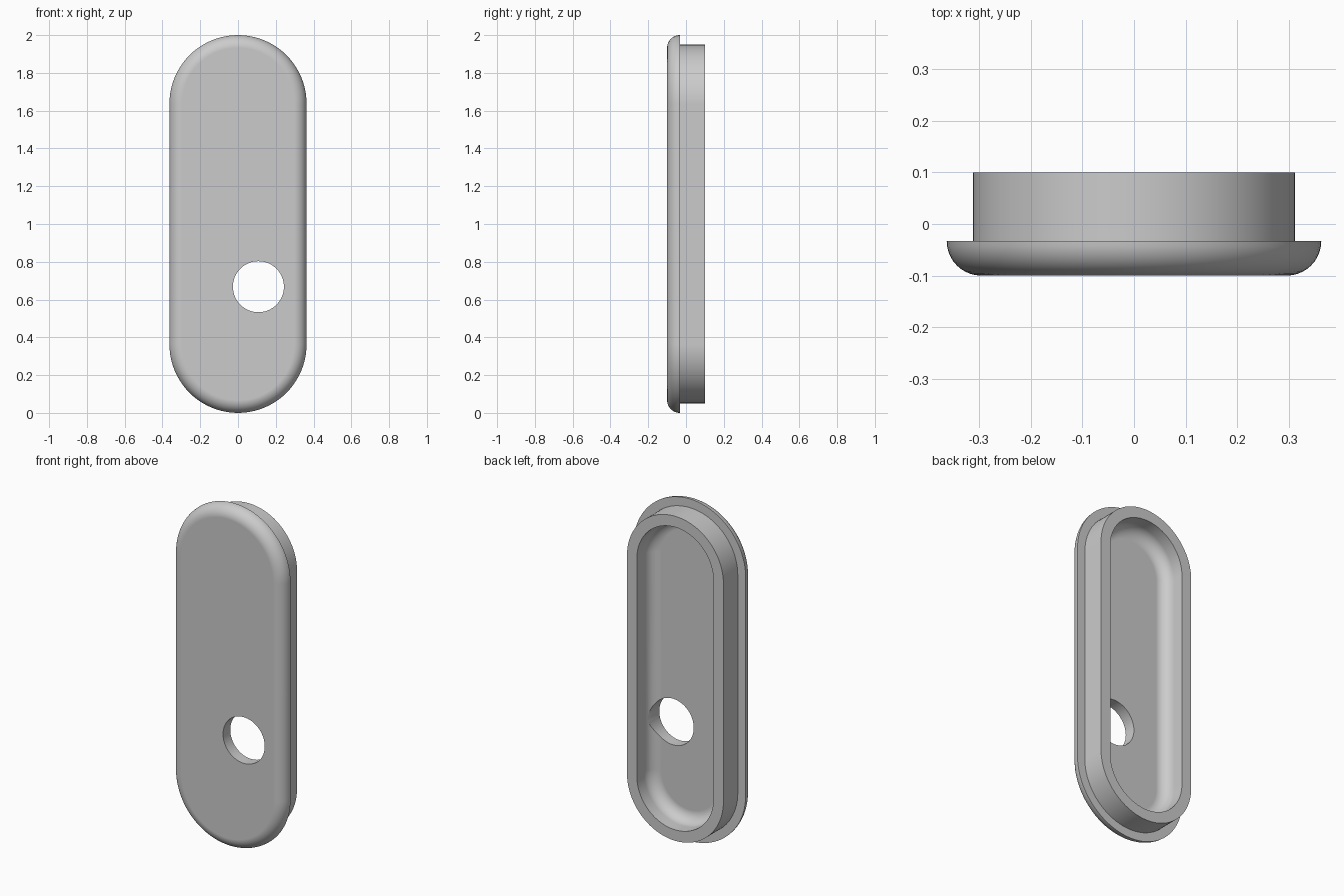
import bpy, bmesh, math
from mathutils import Matrix

if "Cube" in bpy.data.objects:
    bpy.data.objects.remove(bpy.data.objects["Cube"], do_unlink=True)

OUTER, PLUG, INNER = 0.363, 0.312, 0.248    # radii of flange, plug wall and recess
FRONT, SEAT, BACK = -0.1, -0.033, 0.1       # depths of face, flange back / floor, rim
FILLET = SEAT - FRONT
HALF = 1 - OUTER                            # distance from middle to each arc centre
ARC = 40                                    # segments in each half circle
STEPS = 10                                  # segments in each fillet

grey = bpy.data.materials.new("plain grey")
grey.use_nodes = True
grey.diffuse_color = (0.6, 0.6, 0.6, 1)
grey.node_tree.nodes["Principled BSDF"].inputs["Base Color"].default_value = (0.6, 0.6, 0.6, 1)


def stadium(bm, radius, y):
    """Ring of vertices around an upright slot outline."""
    ring = []
    for end in (0, 1):
        for i in range(ARC + 1):
            a = math.pi * (end + i / ARC)
            z = 1 + (HALF if end == 0 else -HALF)
            ring.append(bm.verts.new((radius * math.cos(a), y, z + radius * math.sin(a))))
    return ring


def fillet(radius, y):
    """Quarter round from the flat out to the side, as (radius, depth) pairs."""
    steps = [math.pi / 2 * i / STEPS for i in range(STEPS + 1)]
    return [(radius - FILLET + FILLET * math.sin(a), y + FILLET * (1 - math.cos(a))) for a in steps]


# Cap body: rounded face, flange, plug wall, rim and filleted recess
profile = fillet(OUTER, FRONT) + [(PLUG, SEAT), (PLUG, BACK), (INNER, BACK)]
profile += reversed(fillet(INNER, SEAT))
bm = bmesh.new()
rings = [stadium(bm, r, y) for r, y in profile]
for a, b in zip(rings, rings[1:]):
    for i in range(len(a)):
        j = (i + 1) % len(a)
        bm.faces.new((a[i], a[j], b[j], b[i]))
bm.faces.new(rings[0])
bm.faces.new(rings[-1])
bmesh.ops.recalc_face_normals(bm, faces=bm.faces)
mesh = bpy.data.meshes.new("cover_cap")
bm.to_mesh(mesh)
bm.free()
mesh.materials.append(grey)
cap = bpy.data.objects.new("cover_cap", mesh)
bpy.context.collection.objects.link(cap)

# Round through hole, low and to the left of centre
bpy.ops.mesh.primitive_cylinder_add(vertices=64, radius=0.135, depth=0.6,
                                    location=(0.108, 0, 0.668), rotation=(math.pi / 2, 0, 0))
cutter = bpy.context.object
cutter.name = "hole_cutter"
cutter.hide_render = True
cutter.data.materials.append(grey)
cut = cap.modifiers.new("hole", "BOOLEAN")
cut.operation = "DIFFERENCE"
cut.solver = "EXACT"
cut.object = cutter

bpy.ops.object.select_all(action="DESELECT")
cap.select_set(True)
bpy.context.view_layer.objects.active = cap
bpy.ops.object.modifier_apply(modifier=cut.name)
bpy.data.objects.remove(cutter, do_unlink=True)

# Smooth rounds with crisp edges and flat faces
bpy.ops.object.shade_smooth_by_angle(angle=math.radians(30))
normals = cap.modifiers.new("flat_faces", "WEIGHTED_NORMAL")
normals.keep_sharp = True
